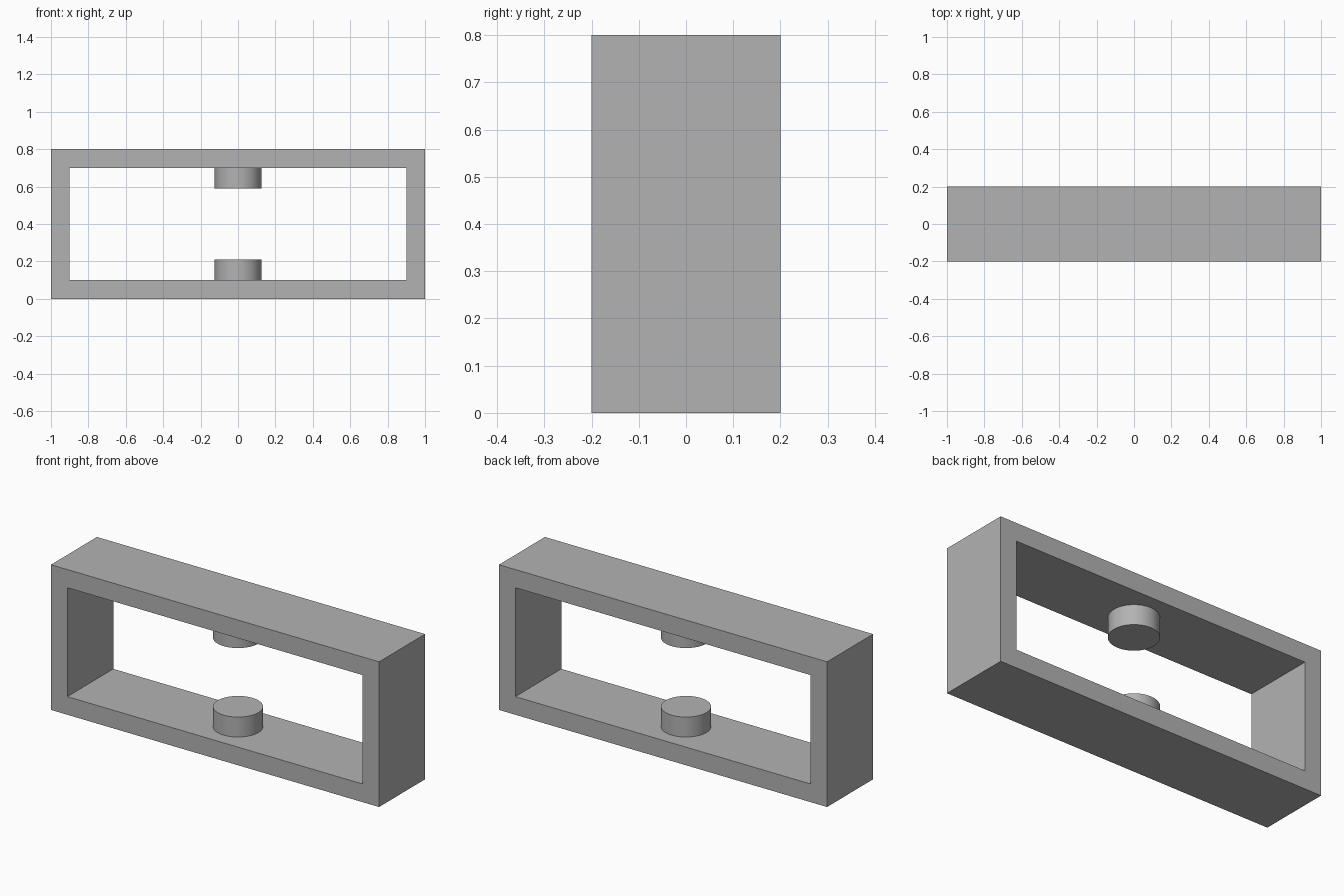
import bpy
import bmesh
import math

cube = bpy.data.objects.get("Cube")
if cube:
    bpy.data.objects.remove(cube, do_unlink=True)

WIDTH, DEPTH, HEIGHT, WALL = 2.0, 0.4, 0.8, 0.1
PEG_RADIUS, PEG_HEIGHT = 0.125, 0.11

# Single grey material
grey = bpy.data.materials.new("plain grey")
grey.use_nodes = True
colour = (0.45, 0.45, 0.45, 1)
grey.diffuse_color = colour
grey.node_tree.nodes["Principled BSDF"].inputs["Base Color"].default_value = colour


def add_object(name, bm):
    bmesh.ops.recalc_face_normals(bm, faces=bm.faces)
    mesh = bpy.data.meshes.new(name)
    bm.to_mesh(mesh)
    bm.free()
    mesh.materials.append(grey)
    obj = bpy.data.objects.new(name, mesh)
    bpy.context.collection.objects.link(obj)
    return obj


def rectangle(bm, inset):
    x, low, high = WIDTH / 2 - inset, inset, HEIGHT - inset
    corners = [(-x, low), (x, low), (x, high), (-x, high)]
    return [bm.verts.new((cx, -DEPTH / 2, cz)) for cx, cz in corners]


# Open rectangular frame: front ring extruded to the back
bm = bmesh.new()
outer, inner = rectangle(bm, 0), rectangle(bm, WALL)
for i in range(4):
    j = (i + 1) % 4
    bm.faces.new((outer[i], outer[j], inner[j], inner[i]))
ring = bmesh.ops.extrude_face_region(bm, geom=bm.faces[:], use_keep_orig=True)
back = [v for v in ring["geom"] if isinstance(v, bmesh.types.BMVert)]
bmesh.ops.translate(bm, verts=back, vec=(0, DEPTH, 0))
# Merge the mitre seams into clean edges
add_object("frame", bm)

# Facing round pegs on the floor and ceiling of the opening
for name, z in (("lower_peg", WALL + PEG_HEIGHT / 2),
                ("upper_peg", HEIGHT - WALL - PEG_HEIGHT / 2)):
    bm = bmesh.new()
    bmesh.ops.create_cone(bm, cap_ends=True, segments=64, radius1=PEG_RADIUS,
                          radius2=PEG_RADIUS, depth=PEG_HEIGHT)
    peg = add_object(name, bm)
    peg.location.z = z
    bpy.ops.object.select_all(action="DESELECT")
    peg.select_set(True)
    bpy.context.view_layer.objects.active = peg
    bpy.ops.object.shade_smooth_by_angle(angle=math.radians(30))
